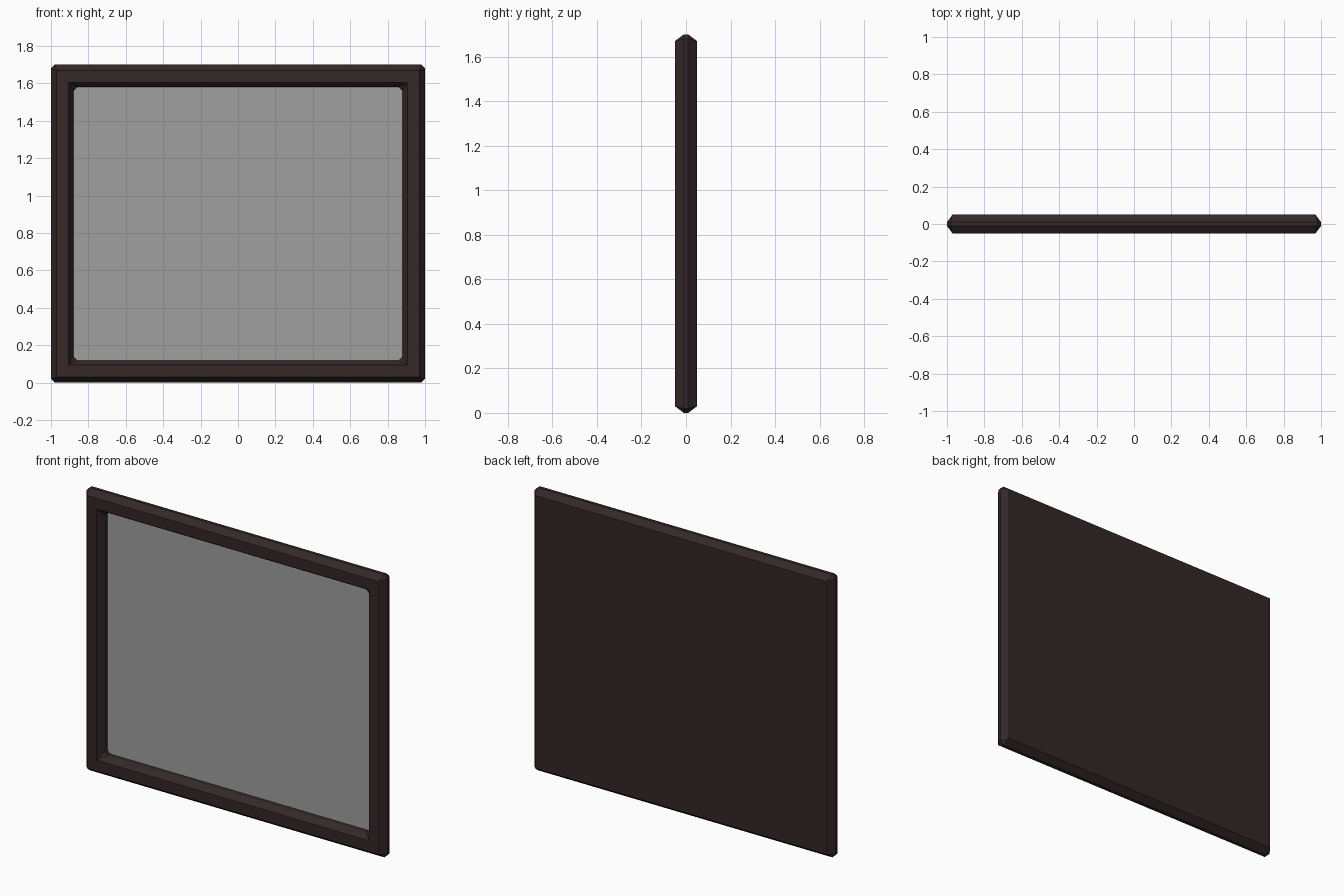
import bpy, bmesh

if "Cube" in bpy.data.objects:
    bpy.data.objects.remove(bpy.data.objects["Cube"])

W, H = 2.0, 1.70   # overall width and height


def material(name, rgb):
    m = bpy.data.materials.new(name)
    m.diffuse_color = (*rgb, 1.0)
    m.use_nodes = True
    m.node_tree.nodes["Principled BSDF"].inputs["Base Color"].default_value = m.diffuse_color
    return m


def ring(bm, inset, y, cut):
    """Rectangle with clipped corners, lying in the xz plane at depth y."""
    x, b, t = W / 2 - inset, inset, H - inset
    pts = [(x, b + cut), (x, t - cut), (x - cut, t), (cut - x, t),
           (-x, t - cut), (-x, b + cut), (cut - x, b), (x - cut, b)]
    return [bm.verts.new((px, y, pz)) for px, pz in pts]


def finish(bm, name, mat):
    mesh = bpy.data.meshes.new(name)
    bm.to_mesh(mesh)
    bm.free()
    mesh.materials.append(mat)
    obj = bpy.data.objects.new(name, mesh)
    bpy.context.collection.objects.link(obj)
    return obj


dark = material("dark brown wood", (0.033, 0.021, 0.020))
grey = material("grey glass", (0.35, 0.35, 0.35))
PANEL_Y = 0.015

# Frame with closed back: bevelled outside edge, flat front, bevelled opening
bm = bmesh.new()
profile = [(0.03, 0.05, 0.0), (0.0, 0.01, 0.02), (0.0, -0.01, 0.02),
           (0.03, -0.05, 0.0), (0.095, -0.05, 0.0), (0.12, -0.01, 0.02),
           (0.12, PANEL_Y, 0.02)]
rings = [ring(bm, *p) for p in profile]
bm.faces.new(list(reversed(rings[0])))
for a, b in zip(rings, rings[1:]):
    for i in range(8):
        j = (i + 1) % 8
        bm.faces.new((a[i], a[j], b[j], b[i]))
bmesh.ops.remove_doubles(bm, verts=bm.verts[:], dist=0.0001)
bmesh.ops.recalc_face_normals(bm, faces=bm.faces[:])
# the back cap must face +y
bm.faces.ensure_lookup_table()
back = max(bm.faces, key=lambda f: f.calc_center_median().y)
back.normal_update()
if back.normal.y < 0:
    bmesh.ops.reverse_faces(bm, faces=bm.faces[:])
finish(bm, "frame", dark)

# Recessed panel filling the opening
bm = bmesh.new()
face = bm.faces.new(ring(bm, 0.12, PANEL_Y, 0.02))
face.normal_update()
if face.normal.y > 0:
    face.normal_flip()
finish(bm, "panel", grey)
